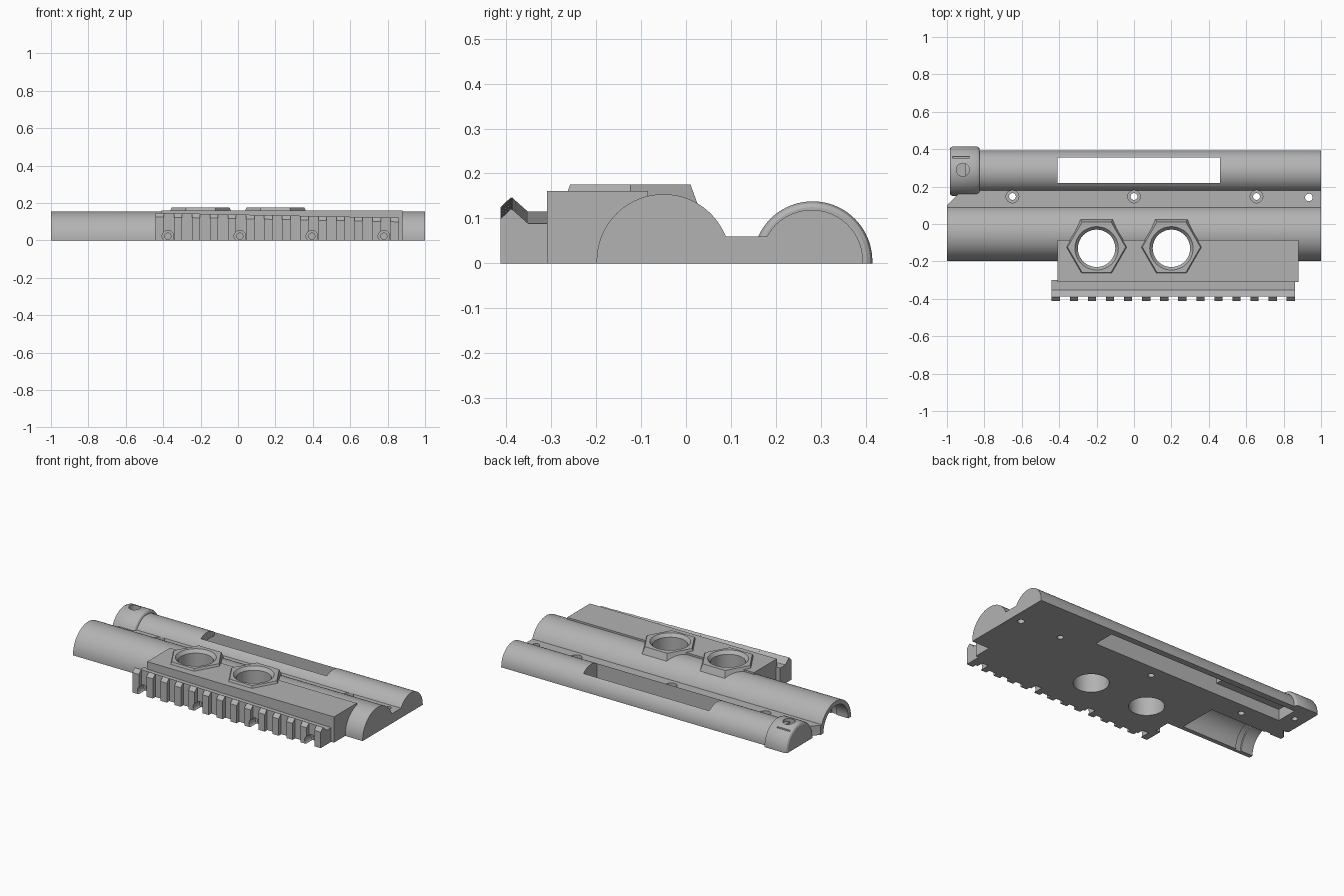
import bpy, bmesh, math
from mathutils import Matrix

old = bpy.data.objects.get("Cube")
if old:
    bpy.data.objects.remove(old, do_unlink=True)

grey = bpy.data.materials.new("grey")
grey.use_nodes = True
GREY = (0.45, 0.45, 0.45, 1)
grey.diffuse_color = GREY
grey.node_tree.nodes["Principled BSDF"].inputs["Base Color"].default_value = GREY


def finish(name, bm):
    bmesh.ops.recalc_face_normals(bm, faces=bm.faces)
    me = bpy.data.meshes.new(name)
    bm.to_mesh(me)
    bm.free()
    ob = bpy.data.objects.new(name, me)
    bpy.context.collection.objects.link(ob)
    me.materials.append(grey)
    return ob


def loft(name, rings):
    """Skin a list of matching closed rings and cap both ends."""
    bm = bmesh.new()
    vs = [[bm.verts.new(p) for p in r] for r in rings]
    n = len(vs[0])
    for a, b in zip(vs, vs[1:]):
        for i in range(n):
            j = (i + 1) % n
            bm.faces.new((a[i], a[j], b[j], b[i]))
    bm.faces.new(vs[0])
    bm.faces.new(vs[-1])
    return finish(name, bm)


def along_x(name, profile, x0, x1):
    return loft(name, [[(x, y, z) for y, z in profile] for x in (x0, x1)])


def box(name, x0, x1, y0, y1, z0, z1):
    return along_x(name, [(y0, z0), (y1, z0), (y1, z1), (y0, z1)], x0, x1)


def half_round(yc, r, base=0.0, zc=0.005, n=40):
    arc = [(yc + r * math.cos(math.pi * i / n), zc + r * math.sin(math.pi * i / n))
           for i in range(n + 1)]
    return [(yc - r, base), (yc + r, base)] + arc


def cone(name, x, y, z0, z1, r0, r1, n=40):
    rings = []
    for z, r in ((z0, r0), (z1, r1)):
        rings.append([(x + r * math.cos(math.tau * i / n),
                       y + r * math.sin(math.tau * i / n), z) for i in range(n)])
    return loft(name, rings)


def cone_y(name, x, z, y0, y1, r):
    ob = cone(name, 0, 0, y0, y1, r, r, 24)
    ob.data.transform(Matrix.Translation((x, 0, z)) @ Matrix.Rotation(-math.pi / 2, 4, 'X'))
    return ob


def cut(targets, cutters):
    for t in targets:
        bpy.context.view_layer.objects.active = t
        for c in cutters:
            m = t.modifiers.new("cut", 'BOOLEAN')
            m.operation, m.solver, m.object = 'DIFFERENCE', 'EXACT', c
            bpy.ops.object.modifier_apply(modifier=m.name)
    for c in cutters:
        bpy.data.objects.remove(c, do_unlink=True)


# Main barrel, with a stepped bore open underneath at one end
barrel = along_x("main_barrel", half_round(-0.05, 0.149), -1, 1)
cut([barrel], [along_x("bore", half_round(-0.05, 0.122, -0.1), -1.1, -0.5),
               along_x("bore_ring", half_round(-0.05, 0.132, -0.1), -0.92, -0.88)])

# Small tube with a through window and an underside channel
tube = along_x("small_tube", half_round(0.28, 0.114), -0.9, 1)
cut([tube], [box("window", -0.41, 0.46, 0.22, 0.355, -0.1, 0.3),
             box("channel", -0.86, 0.46, 0.22, 0.355, -0.1, 0.07)])

# Rounded end collar with a socket and a slit
steps = [(-0.985, 0.12), (-0.98, 0.128), (-0.97, 0.133), (-0.84, 0.133),
         (-0.83, 0.128), (-0.825, 0.12)]
collar = loft("end_collar", [[(x, y, z) for y, z in half_round(0.282, r)] for x, r in steps])
cut([collar], [cone("socket", -0.915, 0.29, 0.09, 0.2, 0.035, 0.035, 24),
               cone("pin_hole", -0.915, 0.29, -0.1, 0.05, 0.018, 0.018, 24),
               box("slit", -0.97, -0.88, 0.353, 0.36, 0.1, 0.2),
               box("channel_end", -0.86, -0.8, 0.22, 0.355, -0.1, 0.07)])

# Web joining the tubes, with a clipped corner and screw holes
outline = [(-1, 0.08), (1, 0.08), (1, 0.2), (-0.9, 0.2), (-1, 0.1)]
web = loft("joining_web", [[(x, y, z) for x, y in outline] for z in (0, 0.06)])
holes = [cone("pin_hole", 0.935, 0.142, -0.1, 0.2, 0.02, 0.02, 24)]
for x in (-0.65, 0, 0.655):
    holes += [cone("screw_hole", x, 0.147, -0.1, 0.2, 0.018, 0.018, 24),
              cone("screw_sink", x, 0.147, 0.03, 0.2, 0.034, 0.034, 24)]
cut([web, tube, barrel], holes)

# Side block and tapered hexagonal bosses
block = box("side_block", -0.41, 0.88, -0.31, -0.085, 0, 0.161)
for side, x in (("right", -0.2), ("left", 0.2)):
    boss = cone(side + "_hex_boss", x, -0.124, 0.12, 0.175, 0.178, 0.155, 6)
    cut([barrel, block, boss], [cone("boss_hole", x, -0.13, -0.1, 0.3, 0.1, 0.1, 48),
                                cone("boss_chamfer", x, -0.13, 0.155, 0.19, 0.1, 0.128, 48)])

# Accessory rail: a gently sloping spine with regular teeth
X0, X1 = -0.44, 0.86


def rail_piece(name, profile, x0, x1):
    rings = []
    for x in (x0, x1):
        drop = 0.026 * (x - X0) / (X1 - X0)
        rings.append([(x, y, z - drop if z > 0 else 0) for y, z in profile])
    return loft(name, rings)


neck = rail_piece("rail_neck", [(-0.3, 0), (-0.36, 0), (-0.36, 0.115), (-0.3, 0.115)], X0, X1)
spine = rail_piece("rail_spine", [(-0.35, 0), (-0.388, 0), (-0.388, 0.147), (-0.352, 0.115)],
                   X0, X1)
rail = [neck, spine]
COUNT, WIDTH = 14, 0.044
for i in range(COUNT):
    x = X0 + i * (X1 - X0 - WIDTH) / (COUNT - 1)
    rail.append(rail_piece("rail_tooth_%d" % (i + 1),
                           [(-0.38, 0), (-0.413, 0), (-0.413, 0.125), (-0.39, 0.147),
                            (-0.38, 0.14)], x, x + WIDTH))
bolts = []
for x in (-0.375, 0.01, 0.395, 0.78):
    bolts += [cone_y("bolt_sink", x, 0.022, -0.5, -0.35, 0.031),
              cone_y("bolt_hole", x, 0.022, -0.5, -0.2, 0.017)]
cut(rail + [block], bolts)

# Smooth round surfaces while keeping the edges crisp
bpy.ops.object.select_all(action='DESELECT')
for ob in (barrel, tube, collar, web, block):
    ob.select_set(True)
bpy.context.view_layer.objects.active = barrel
bpy.ops.object.shade_smooth_by_angle(angle=math.radians(30))
